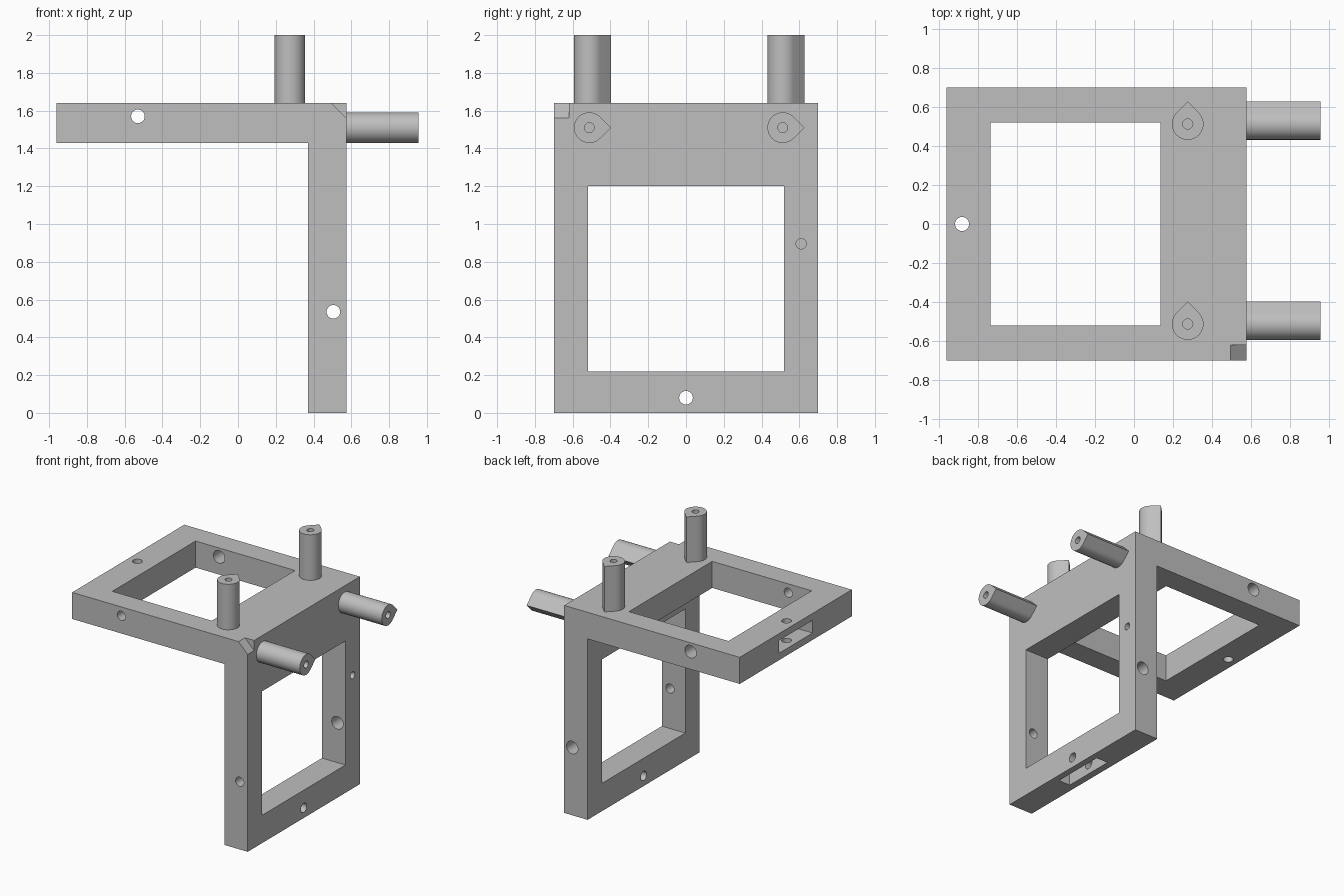
import bpy, bmesh, math
from mathutils import Vector

if "Cube" in bpy.data.objects:
    bpy.data.objects.remove(bpy.data.objects["Cube"])

grey = bpy.data.materials.new("plain grey")
grey.use_nodes = True
COLOUR = (0.52, 0.52, 0.52, 1)
grey.diffuse_color = COLOUR
grey.node_tree.nodes["Principled BSDF"].inputs["Base Color"].default_value = COLOUR

AXES = {"x": Vector((1, 0, 0)), "y": Vector((0, 1, 0)), "z": Vector((0, 0, 1))}


def prism(name, points, axis, length):
    """Sweep a closed outline of 3D points along an axis."""
    bm = bmesh.new()
    face = bm.faces.new([bm.verts.new(p) for p in points])
    swept = bmesh.ops.extrude_face_region(bm, geom=[face])["geom"]
    moved = [v for v in swept if isinstance(v, bmesh.types.BMVert)]
    bmesh.ops.translate(bm, verts=moved, vec=AXES[axis] * length)
    bmesh.ops.recalc_face_normals(bm, faces=bm.faces)
    mesh = bpy.data.meshes.new(name)
    bm.to_mesh(mesh)
    bm.free()
    mesh.materials.append(grey)
    obj = bpy.data.objects.new(name, mesh)
    bpy.context.collection.objects.link(obj)
    return obj


def box(name, low, high):
    (x0, y0, z0), (x1, y1, z1) = low, high
    return prism(name, [(x0, y0, z0), (x1, y0, z0), (x1, y1, z0), (x0, y1, z0)], "z", z1 - z0)


def ring(start, axis, radius, tip=False):
    """Circle square to an axis; tip turns it into a teardrop pointing to +y."""
    u = AXES["x"] if axis == "y" else AXES["y"]
    w = AXES["x"] if axis == "z" else AXES["z"]
    steps = 48
    pts = []
    for i in range(steps):
        a = 2 * math.pi * i / steps
        if tip and math.cos(a) > math.cos(math.pi / 4) + 0.001:
            if i == 0:
                pts.append(Vector(start) + u * radius * math.sqrt(2))
            continue
        pts.append(Vector(start) + (u * math.cos(a) + w * math.sin(a)) * radius)
    return pts


def bore(start, axis, radius, length):
    return prism("bore", ring(start, axis, radius), axis, length)


def cut(obj, cutters):
    bpy.context.view_layer.objects.active = obj
    for cutter in cutters:
        mod = obj.modifiers.new("cut", "BOOLEAN")
        mod.operation = "DIFFERENCE"
        mod.solver = "EXACT"
        mod.object = cutter
        bpy.ops.object.modifier_apply(modifier=mod.name)
        bpy.data.objects.remove(cutter)


def smooth(obj):
    bpy.ops.object.select_all(action="DESELECT")
    obj.select_set(True)
    bpy.context.view_layer.objects.active = obj
    bpy.ops.object.shade_smooth_by_angle(angle=math.radians(30))


# L-shaped bracket frame
LEFT, INNER, RIGHT = -0.96, 0.37, 0.575
UNDER, TOP, HALF = 1.43, 1.64, 0.70
outline = [(LEFT, UNDER), (INNER, UNDER), (INNER, 0), (RIGHT, 0), (RIGHT, TOP), (LEFT, TOP)]
frame = prism("bracket_frame", [(x, -HALF, z) for x, z in outline], "y", 2 * HALF)

cutters = [
    # windows in the two plates
    box("top_window", (-0.735, -0.52, 1.3), (0.135, 0.52, 1.8)),
    box("upright_window", (0.2, -0.52, 0.22), (0.7, 0.52, 1.2)),
    # slots in the plate ends
    box("top_slot", (-1.1, -0.21, 1.485), (-0.81, 0.21, 1.585)),
    box("upright_slot", (0.425, -0.21, -0.1), (0.525, 0.21, 0.15)),
    # holes through the end bars, and the small blind hole
    bore((-0.88, 0, 1.3), "z", 0.036, 0.5),
    bore((0.2, 0, 0.08), "x", 0.036, 0.5),
    bore((0.46, 0.61, 0.895), "x", 0.027, 0.3),
    # chamfered corner
    prism("corner", [(0.495, -0.8, TOP), (0.495, -0.8, 1.8), (0.8, -0.8, 1.8),
                     (0.8, -0.8, 1.56), (RIGHT, -0.8, 1.56)], "y", 0.18),
]
# holes through the side bars, wider at the back
for x, z in ((-0.53, 1.57), (0.505, 0.535)):
    cutters.append(bore((x, -0.8, z), "y", 0.036, 0.5))
    cutters.append(bore((x, 0.3, z), "y", 0.05, 0.5))
cut(frame, cutters)
smooth(frame)

# Teardrop pegs with blind bores
for side, y in (("front", -0.512), ("back", 0.512)):
    for name, start, axis, length in (("top", (0.275, y, TOP - 0.02), "z", 0.38),
                                      ("right", (RIGHT - 0.02, y, 1.51), "x", 0.40)):
        peg = prism(f"{side}_{name}_peg", ring(start, axis, 0.081, True), axis, length)
        cut(peg, [bore(Vector(start) + AXES[axis] * 0.08, axis, 0.026, 0.5)])
        smooth(peg)
